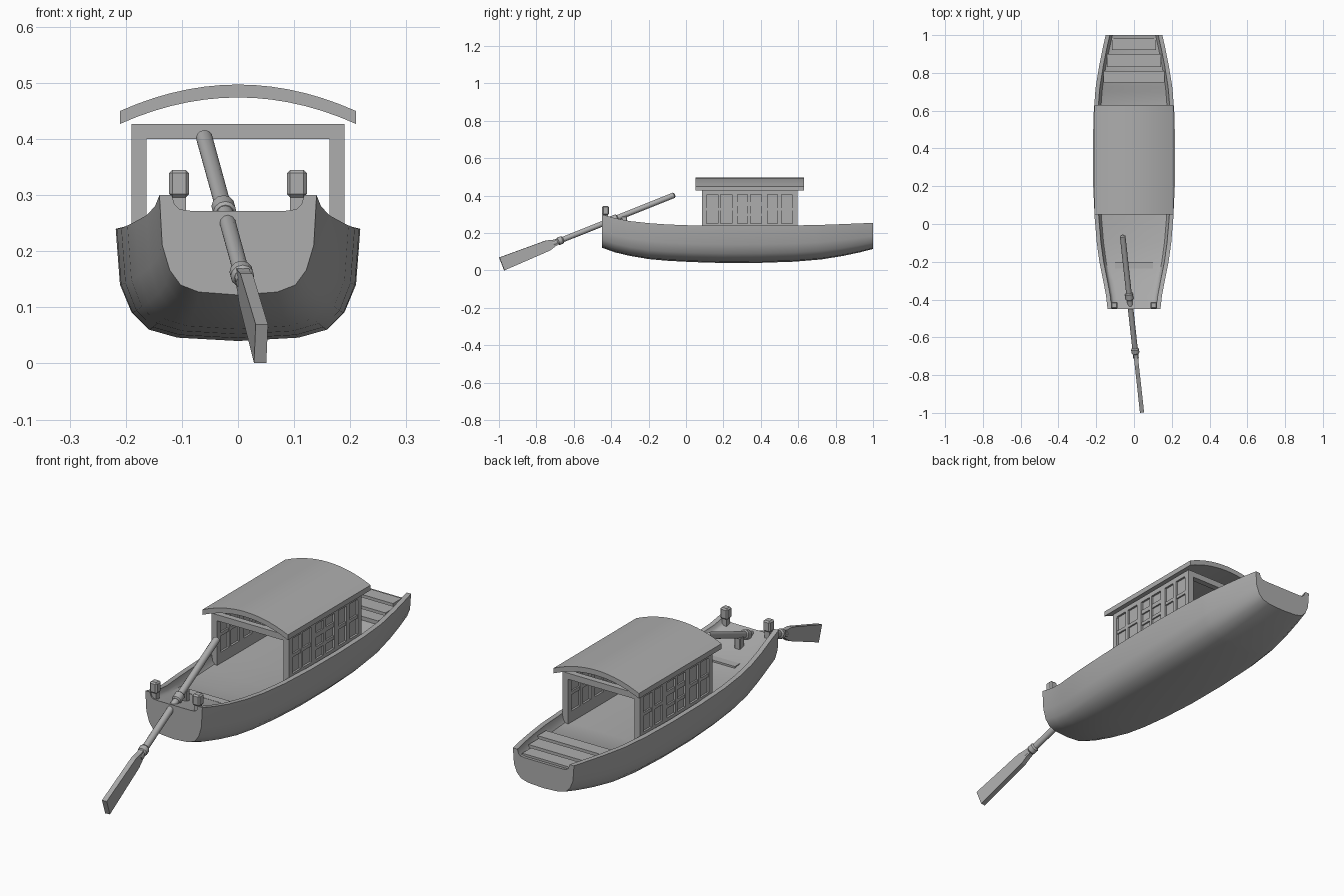
import bpy, bmesh, math
from mathutils import Vector, Matrix

if "Cube" in bpy.data.objects:
    bpy.data.objects.remove(bpy.data.objects["Cube"])

grey = bpy.data.materials.new("weathered_grey")
grey.diffuse_color = (0.42, 0.42, 0.42, 1)
grey.use_nodes = True
grey.node_tree.nodes["Principled BSDF"].inputs["Base Color"].default_value = grey.diffuse_color


def finish(name, bm, bevel=0.0, smooth=False):
    bmesh.ops.recalc_face_normals(bm, faces=bm.faces[:])
    me = bpy.data.meshes.new(name)
    bm.to_mesh(me)
    bm.free()
    me.materials.append(grey)
    ob = bpy.data.objects.new(name, me)
    bpy.context.collection.objects.link(ob)
    bpy.ops.object.select_all(action='DESELECT')
    ob.select_set(True)
    bpy.context.view_layer.objects.active = ob
    if bevel:
        m = ob.modifiers.new("edge", 'BEVEL')
        m.width, m.segments = bevel, 1
    if smooth:
        bpy.ops.object.shade_smooth_by_angle(angle=math.radians(35))
    return ob


def add_box(bm, x0, x1, y0, y1, z0, z1):
    mat = Matrix.Translation(((x0 + x1) / 2, (y0 + y1) / 2, (z0 + z1) / 2)) @ \
        Matrix.Diagonal((x1 - x0, y1 - y0, z1 - z0, 1))
    bmesh.ops.create_cube(bm, size=1, matrix=mat)


def box(name, *dims, bevel=0.0):
    bm = bmesh.new()
    add_box(bm, *dims)
    return finish(name, bm, bevel)


def loft(name, rings, smooth=True):
    bm = bmesh.new()
    vs = [[bm.verts.new(p) for p in r] for r in rings]
    n = len(vs[0])
    for a, b in zip(vs, vs[1:]):
        for i in range(n):
            j = (i + 1) % n
            bm.faces.new((a[i], a[j], b[j], b[i]))
    bm.faces.new(vs[0])
    bm.faces.new(vs[-1])
    return finish(name, bm, smooth=smooth)


# Hull: y, half width, rim height, keel height, deck height
stations = [(-0.45, .140, .300, .122, .272), (-0.38, .148, .280, .097, .255),
            (-0.30, .163, .264, .078, .235), (-0.20, .183, .253, .061, .215),
            (-0.10, .197, .246, .052, .205), (0.03, .208, .241, .045, .200),
            (0.20, .216, .240, .040, .200), (0.40, .218, .240, .041, .200),
            (0.58, .214, .241, .047, .200), (0.70, .205, .243, .057, .200),
            (0.73, .202, .244, .060, .215), (0.84, .184, .248, .078, .215),
            (0.93, .166, .252, .097, .215), (1.00, .150, .254, .115, .225)]
outline = [(.5, .03), (.73, .1), (.87, .25), (.965, .5), (1, 1)]
rings = []
for y, w, top, keel, deck in stations:
    half = [(w * u, keel + (top - keel) * v) for u, v in outline]
    gap = top - deck
    half += [(w - .022, top), (w - .027, deck + .4 * gap),
             (w - .036, deck + .1 * gap), (w - .055, deck)]
    rings.append([(0, y, keel)] + [(x, y, z) for x, z in half] + [(0, y, deck)]
                 + [(-x, y, z) for x, z in reversed(half)])
loft("hull", rings)

# Stern benches and transom board
for i, (y0, y1, w) in enumerate([(.75, .81, .162), (.83, .90, .143), (.92, .982, .117)]):
    box(f"stern_plank_{i}", -w, w, y0, y1, .205, .232)
box("foredeck_cleat", -.1, .1, -.235, -.20, .20, .223)

# Cabin side walls: thin sheet with a raised lattice
Y0, Y1, Z0, Z1 = .085, .595, .195, .427
for side, label in ((-1, "left"), (1, "right")):
    def span(a, b):
        return sorted((side * a, side * b))
    box(f"{label}_wall_sheet", *span(.172, .181), Y0, Y1, Z0, .42)
    bm = bmesh.new()
    outer = span(.163, .190)
    for a, b in [(Y0, .11), (.17, .185), (.245, .275), (.33, .345),
                 (.405, .435), (.49, .51), (.57, Y1)]:
        add_box(bm, *outer, a, b, Z0, Z1)
    for a, b in [(Z0, .25), (.405, Z1)]:
        add_box(bm, *outer, Y0, Y1, a, b)
    for a, b in [(.11, .245), (.435, .57)]:
        add_box(bm, *span(.165, .188), a, b, .32, .335)
    for a, b in [(.29, .305), (.345, .365)]:
        add_box(bm, *span(.165, .188), .275, .405, a, b)
    finish(f"{label}_wall_lattice", bm)

# Cross beams at both cabin openings
for label, y in (("front", Y0), ("rear", Y1 - .027)):
    box(f"{label}_cabin_beam", -.19, .19, y, y + .027, .400, .427)

# Arched roof
N = 14
xs = [-.21 + .42 * i / N for i in range(N + 1)]


def arch(x):
    return .497 - .047 * (x / .21) ** 2


section = [(x, arch(x)) for x in xs] + [(x, arch(x) - .023) for x in reversed(xs)]
loft("cabin_roof", [[(x, y, z) for x, z in section] for y in (.05, .63)])

# Mooring posts on the bow
for side, label in ((-1, "left"), (1, "right")):
    x = side * .105
    box(f"{label}_post_foot", x - .012, x + .012, -.442, -.418, .26, .30)
    box(f"{label}_post_head", x - .018, x + .018, -.448, -.412, .296, .345, bevel=.006)

# Oar: local x runs along the shaft, local z is up across the blade
start = Vector((-.06, -.065, .402))
end = Vector((.041, -.985, .035))
length = (end - start).length
d = (end - start).normalized()
side_axis = Vector((0, 0, 1)).cross(d).normalized()
up = d.cross(side_axis)
frame = Matrix((d, side_axis, up)).transposed().to_4x4()
frame.translation = start


def rod(name, profile):
    rings = []
    for t, r in profile:
        rings.append([frame @ Vector((t, r * math.cos(k * math.pi / 6), r * math.sin(k * math.pi / 6)))
                      for k in range(12)])
    loft(name, rings)


rod("oar_shaft", [(-.006, .008), (0, .015), (.70, .0145)])
rod("oar_grip_collar", [(.325, .016), (.33, .021), (.36, .021), (.365, .016)])
rod("oar_blade_collar", [(.64, .015), (.647, .021), (.668, .021), (.675, .015)])
loft("oar_blade", [[frame @ Vector((t, a * .011, b * w)) for a, b in ((-1, -1), (1, -1), (1, 1), (-1, 1))]
                   for t, w in ((.655, .014), (.69, .018), (.73, .029), (length, .037))], smooth=False)

# Oar rest standing on the foredeck
box("oar_rest", -.045, -.015, -.345, -.315, .22, .29, bevel=.004)
